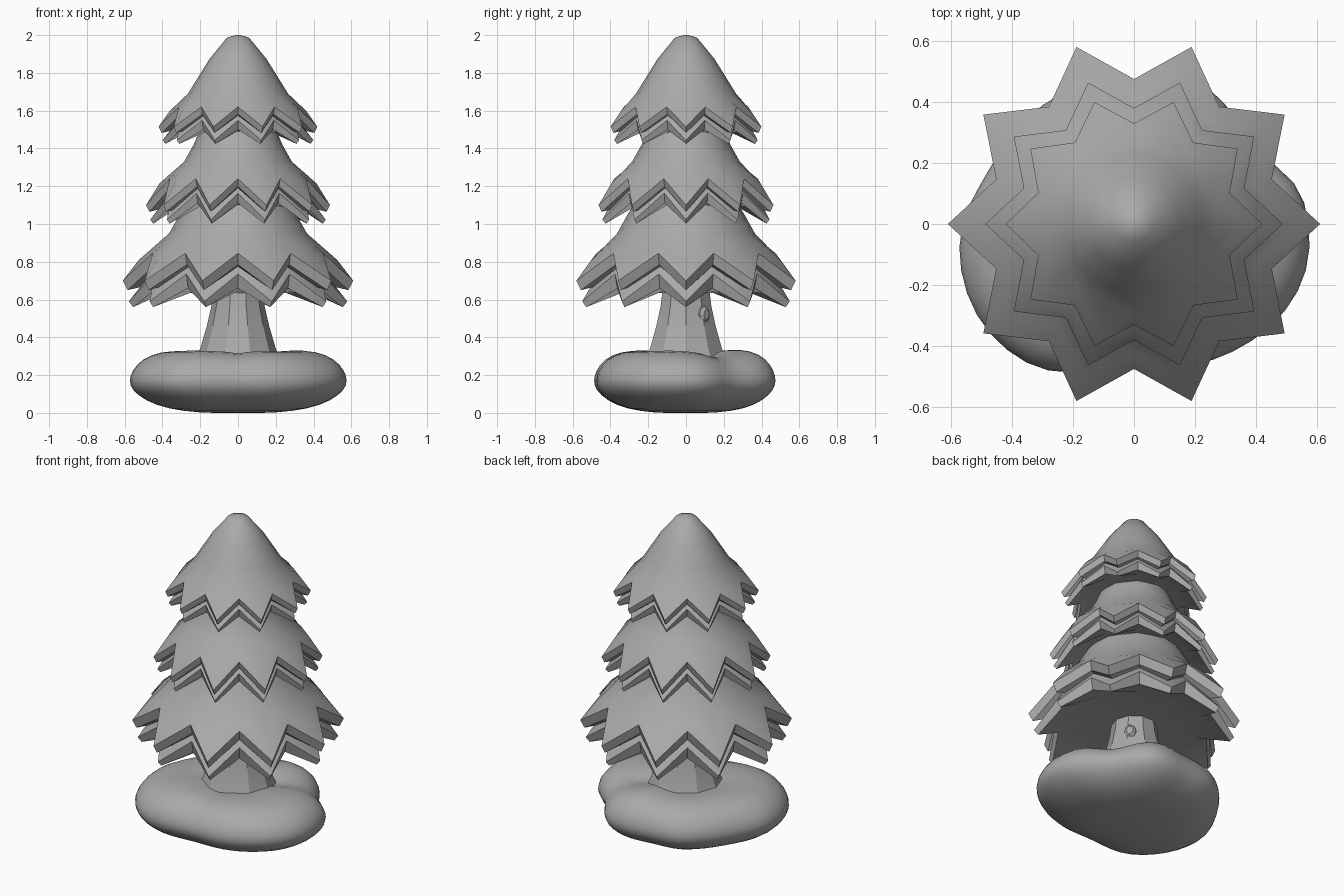
import bpy, bmesh
from math import cos, sin, pi, radians

if "Cube" in bpy.data.objects:
    bpy.data.objects.remove(bpy.data.objects["Cube"], do_unlink=True)

grey = bpy.data.materials.new("plain_grey")
grey.use_nodes = True
COLOR = (0.4, 0.4, 0.4, 1)
grey.diffuse_color = COLOR
grey.node_tree.nodes["Principled BSDF"].inputs["Base Color"].default_value = COLOR


def loft(name, rings, angle):
    """Skin a list of closed rings of points and cap both ends."""
    bm = bmesh.new()
    loops = [[bm.verts.new(p) for p in ring] for ring in rings]
    n = len(loops[0])
    for a, b in zip(loops, loops[1:]):
        for i in range(n):
            j = (i + 1) % n
            bm.faces.new((a[i], a[j], b[j], b[i]))
    for loop in (loops[0], loops[-1]):
        centre = bm.verts.new([sum(v.co[k] for v in loop) / n for k in range(3)])
        for i in range(n):
            bm.faces.new((loop[i], loop[(i + 1) % n], centre))
    bmesh.ops.recalc_face_normals(bm, faces=bm.faces)
    mesh = bpy.data.meshes.new(name)
    bm.to_mesh(mesh)
    bm.free()
    obj = bpy.data.objects.new(name, mesh)
    bpy.context.collection.objects.link(obj)
    mesh.materials.append(grey)
    bpy.ops.object.select_all(action="DESELECT")
    obj.select_set(True)
    bpy.context.view_layer.objects.active = obj
    bpy.ops.object.shade_smooth_by_angle(angle=radians(angle))
    return obj


def star(tip_r, tip_z, notch_r, notch_z, points=10):
    """Ring that alternates between tips and notches."""
    ring = []
    for i in range(points * 2):
        r, z = (notch_r, notch_z) if i % 2 else (tip_r, tip_z)
        a = pi * i / points
        ring.append((r * cos(a), r * sin(a), z))
    return ring


# Rim steps relative to the outer edge: upper rim, tuck, lower layer edge, lower rim
RIM = [(-.025, -.05, -.015, -.06), (-.09, -.035, -.035, -.07),
       (-.032, -.11, -.01, -.11), (-.055, -.14, -.025, -.185)]


def foliage(name, cone, edge, scale):
    """Cone of needles ending in a doubled zigzag skirt."""
    tr, tz, nr, nz = edge
    rings = [star(r, z, r, z) for r, z in cone]
    rings.append(star(nr + .05 * scale, nz - .035 * scale, nr - .055 * scale, nz + .045 * scale))
    rings.append(star(*edge))
    for step in RIM:
        rings.append(star(*[e + s * scale for e, s in zip(edge, step)]))
    hub = nz - .21 * scale
    rings.append(star(tr * .68, hub, nr * .82, hub + .01))
    rings.append(star(.12, hub, .12, hub))
    return loft(name, rings, 40)


foliage("top_foliage", [(.015, 2.0), (.06, 1.985), (.15, 1.875), (.225, 1.755), (.265, 1.69)],
        (.42, 1.515, .33, 1.62), .65)
foliage("middle_foliage", [(.18, 1.55), (.235, 1.42), (.285, 1.33)],
        (.487, 1.1, .38, 1.24), .7)
foliage("bottom_foliage", [(.22, 1.2), (.315, 1.04), (.365, .95)],
        (.61, .70, .475, .845), 1)

# Trunk with a flared foot
trunk = [(.24, .25), (.2, .34), (.165, .46), (.14, .57), (.125, .7)]
loft("trunk", [[(r * cos(pi * i / 5), r * sin(pi * i / 5), z) for i in range(10)]
               for r, z in trunk], 25)

# Small knot on the trunk
knot = [(.04, .10), (.035, .15), (.02, .165)]
loft("knot", [[(d * .75 - r * .66 * cos(pi * i / 4), d * .66 + r * .75 * cos(pi * i / 4),
                .52 + 1.3 * r * sin(pi * i / 4)) for i in range(8)] for r, d in knot], 25)

# Lumpy mound around the foot of the trunk, with a cleft on one side
OUTLINE = [.58, .56, .46, .48, .52, .50, .46, .47, .50, .495, .50, .52,
           .575, .595, .605, .595, .57, .50, .47, .495, .52, .55, .58, .595]
CLEFT = {1: .01, 2: .04, 3: .02, 5: -.01, 18: .015, 15: -.005, 23: -.005}
SECTION = [(.35, 0), (.65, .02), (.86, .065), (.98, .12), (1.01, .17),
           (.98, .225), (.89, .285), (.72, .325), (.5, .33), (.2, .31)]
mound = loft("mound", [[(f * r * cos(pi * i / 12), f * r * sin(pi * i / 12),
                         z - CLEFT.get(i, 0) * max(0, z - .17) / .16)
                        for i, r in enumerate(OUTLINE)] for f, z in SECTION], 80)
smooth = mound.modifiers.new("smooth", "SUBSURF")
smooth.levels = smooth.render_levels = 1
